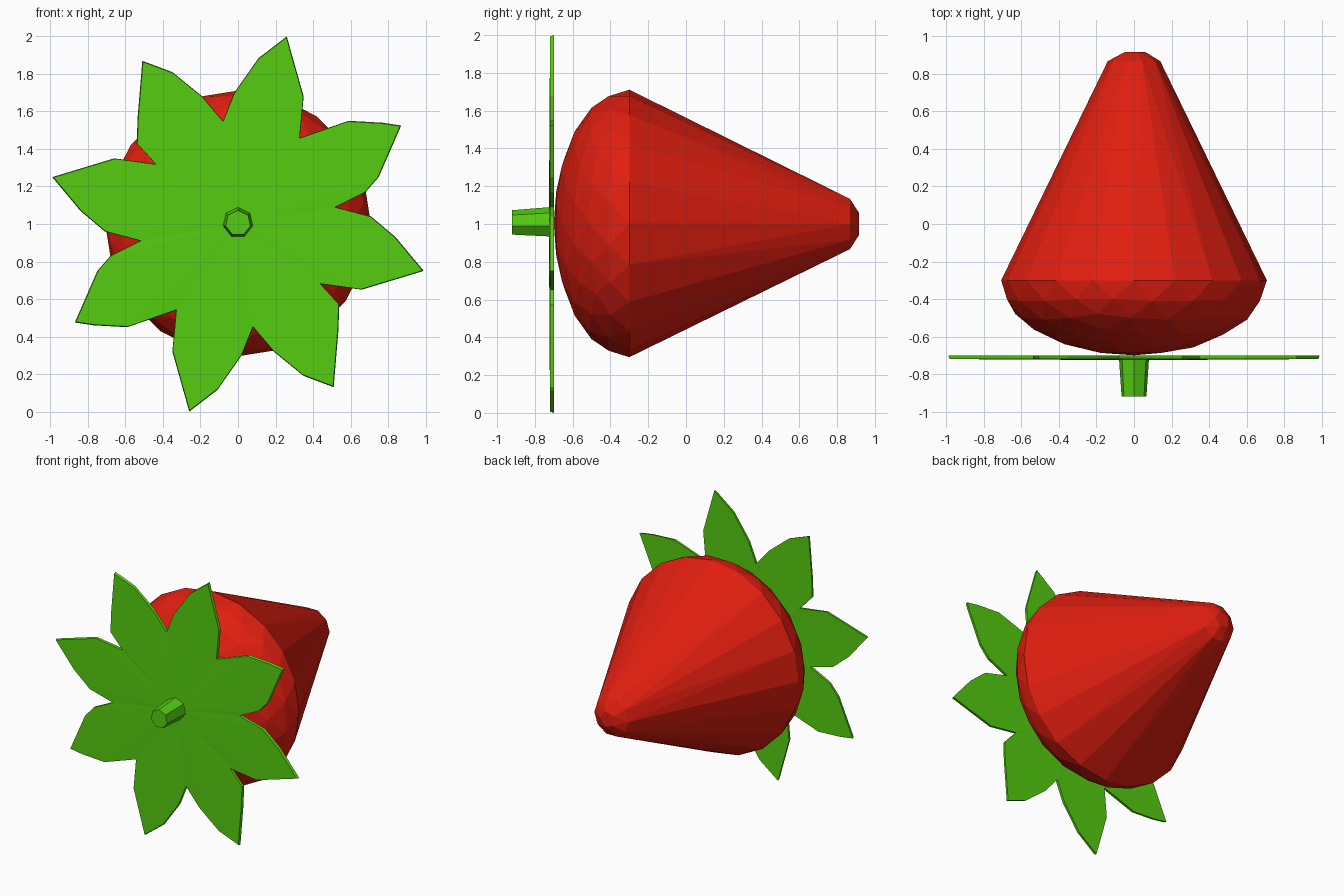
import bpy, bmesh
from math import sin, cos, pi

if "Cube" in bpy.data.objects:
    bpy.data.objects.remove(bpy.data.objects["Cube"])


def material(name, rgb):
    m = bpy.data.materials.new(name)
    m.diffuse_color = (*rgb, 1)
    m.use_nodes = True
    m.node_tree.nodes["Principled BSDF"].inputs["Base Color"].default_value = m.diffuse_color
    return m


def finish(bm, name, mat):
    bmesh.ops.recalc_face_normals(bm, faces=bm.faces[:])
    me = bpy.data.meshes.new(name)
    bm.to_mesh(me)
    bm.free()
    me.materials.append(mat)
    ob = bpy.data.objects.new(name, me)
    bpy.context.collection.objects.link(ob)
    return ob


def ring(bm, n, r, y, z=1.0, turn=0.0):
    return [bm.verts.new((r * cos(turn + 2 * pi * i / n), y, z + r * sin(turn + 2 * pi * i / n)))
            for i in range(n)]


red = material("berry_red", (0.75, 0.013, 0.005))
green = material("leaf_green", (0.09, 0.61, 0.005))

# Berry: squashed faceted dome at the front, hulled to a small blunt tip
ico = bmesh.new()
bmesh.ops.create_icosphere(ico, subdivisions=3, radius=1)
dome = [v.co.copy() for v in ico.verts if v.co.z < 0.01]
ico.free()
bm = bmesh.new()
for c in dome:
    bm.verts.new((c.x * 0.708, -0.3 + c.z * 0.4, 1.003 + c.y * 0.708))
ring(bm, 10, 0.14, 0.868)
ring(bm, 5, 0.06, 0.917)
bmesh.ops.convex_hull(bm, input=bm.verts[:])
finish(bm, "berry", red)

# Leaf crown: half the outline (relative to the centre), turned 180 degrees for the rest
half = [(-0.08, 0.55), (-0.02, 0.70), (0.11, 0.885), (0.26, 1.0), (0.35, 0.68),
        (0.33, 0.46), (0.59, 0.55), (0.77, 0.54), (0.87, 0.525), (0.75, 0.25), (0.68, 0.17),
        (0.52, 0.09), (0.71, 0.04), (0.84, -0.07), (0.99, -0.25), (0.66, -0.35),
        (0.44, -0.32), (0.54, -0.43), (0.535, -0.57), (0.51, -0.87), (0.35, -0.81), (0.19, -0.68)]
outline = half + [(-x, -z) for x, z in half]
bm = bmesh.new()
front = [bm.verts.new((x * 0.993, -0.72, 1 + z * 0.993)) for x, z in outline]
back = [bm.verts.new((x, -0.70, 1 + z)) for x, z in outline]
hub_front = bm.verts.new((0, -0.726, 1))
hub_back = bm.verts.new((0, -0.704, 1))
n = len(outline)
for i in range(n):
    j = (i + 1) % n
    bm.faces.new((hub_front, front[i], front[j]))
    bm.faces.new((hub_back, back[j], back[i]))
    bm.faces.new((front[i], back[i], back[j], front[j]))
finish(bm, "leaf_crown", green)

# Stem: short tapered seven-sided stub
bm = bmesh.new()
base = ring(bm, 7, 0.083, -0.70, 1.008, pi / 2)
end = ring(bm, 7, 0.068, -0.92, 1.005, pi / 2)
bm.faces.new(base)
bm.faces.new(end)
for i in range(7):
    j = (i + 1) % 7
    bm.faces.new((base[i], base[j], end[j], end[i]))
finish(bm, "stem", green)
